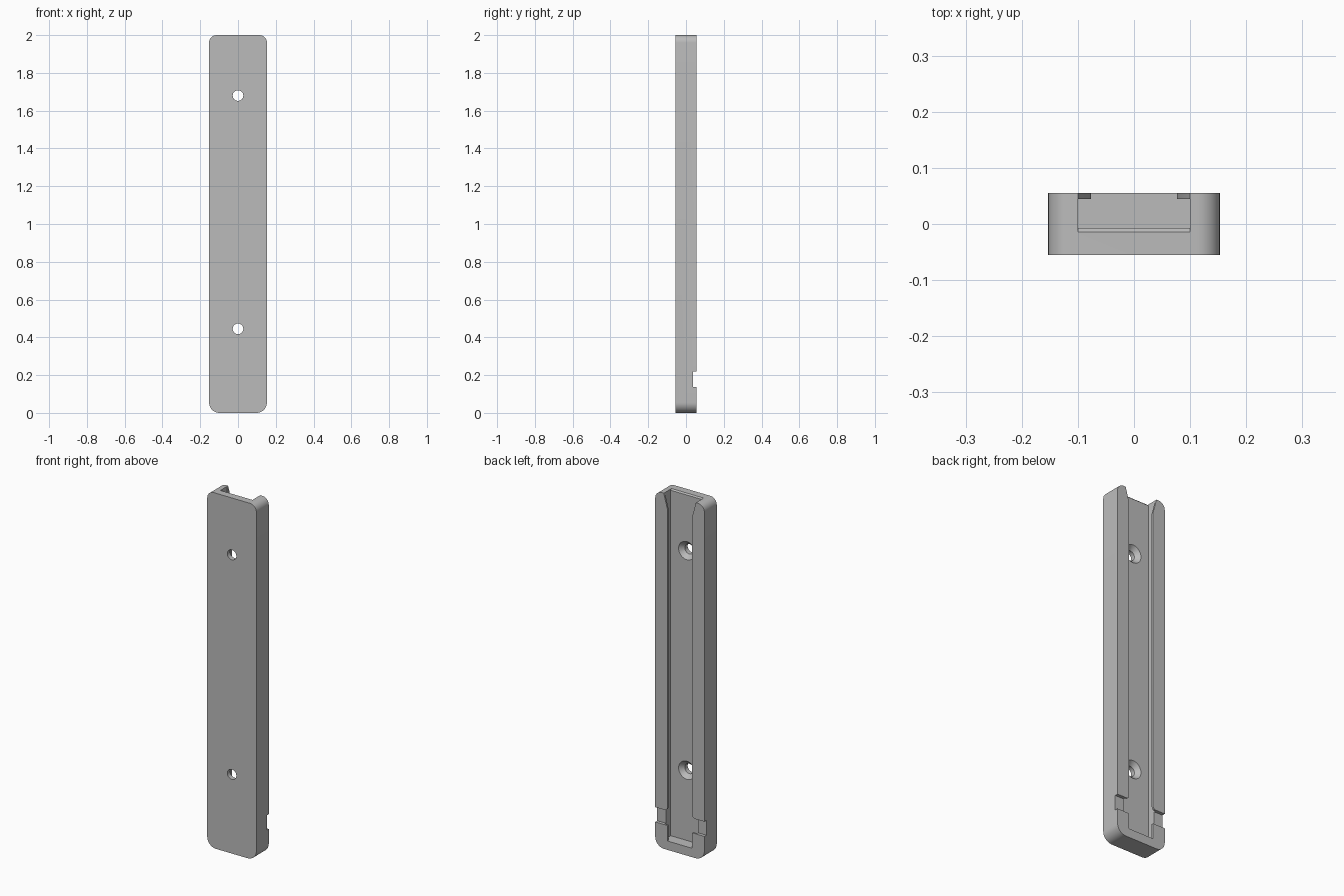
import bpy
import bmesh
import math
from mathutils import Matrix

cube = bpy.data.objects.get("Cube")
if cube:
    bpy.data.objects.remove(cube, do_unlink=True)

HALF_W, HALF_D, HEIGHT = 0.153, 0.055, 2.0
FLOOR_Y, LIP_Y, NOTCH_Y = -0.007, 0.045, 0.037
SLOT, MOUTH, BASE = 0.10, 0.077, 0.05

grey = bpy.data.materials.new("plain grey")
grey.use_nodes = True
grey.diffuse_color = (0.5, 0.5, 0.5, 1)
grey.node_tree.nodes["Principled BSDF"].inputs["Base Color"].default_value = (0.5, 0.5, 0.5, 1)


def make_object(name, bm):
    bmesh.ops.recalc_face_normals(bm, faces=bm.faces)
    mesh = bpy.data.meshes.new(name)
    bm.to_mesh(mesh)
    bm.free()
    mesh.materials.append(grey)
    obj = bpy.data.objects.new(name, mesh)
    bpy.context.collection.objects.link(obj)
    return obj


def prism(name, half_outline, y0, y1):
    """Mirror a right-hand x,z outline and extrude it from y0 to y1."""
    outline = half_outline + [(-x, z) for x, z in reversed(half_outline)]
    bm = bmesh.new()
    face = bm.faces.new([bm.verts.new((x, y0, z)) for x, z in outline])
    grown = bmesh.ops.extrude_face_region(bm, geom=[face])["geom"]
    moved = [g for g in grown if isinstance(g, bmesh.types.BMVert)]
    bmesh.ops.translate(bm, verts=moved, vec=(0, y1 - y0, 0))
    return make_object(name, bm)


def arc(cx, cz, r, start, end, steps=10):
    angles = [math.radians(start + (end - start) * i / steps) for i in range(steps + 1)]
    return [(cx + r * math.cos(a), cz + r * math.sin(a)) for a in angles]


def hole_cone(name, z, r_back, r_front, y_front, y_back):
    bm = bmesh.new()
    spin = Matrix.Translation((0, (y_front + y_back) / 2, z)) @ Matrix.Rotation(math.pi / 2, 4, "X")
    bmesh.ops.create_cone(bm, cap_ends=True, segments=40, radius1=r_back, radius2=r_front,
                          depth=y_back - y_front, matrix=spin)
    return make_object(name, bm)


# Rounded body
LOW_R, TOP_R = 0.055, 0.04
outline = arc(HALF_W - LOW_R, LOW_R, LOW_R, -90, 0) + arc(HALF_W - TOP_R, HEIGHT - TOP_R, TOP_R, 0, 90)
body = prism("channel_rail", outline, -HALF_D, HALF_D)

# Wide slot under the lips, open at the top
cutters = [prism("slot_cutter", [(SLOT, BASE), (SLOT, 2.1)], FLOOR_Y, LIP_Y)]

# Narrow mouth with rounded lip ends at the notch and a flared top
NOTCH_LOW, NOTCH_TOP, ROUND = 0.137, 0.22, 0.018
mouth = [(MOUTH, BASE), (MOUTH, NOTCH_TOP - 0.03), (MOUTH + ROUND, NOTCH_TOP - 0.03)]
mouth += arc(MOUTH + ROUND, NOTCH_TOP + ROUND, ROUND, 270, 180, 6)
mouth += [(MOUTH, HEIGHT - 0.085), (SLOT, HEIGHT), (SLOT, 2.1)]
cutters.append(prism("mouth_cutter", mouth, LIP_Y - 0.005, 0.1))

# Cross notch through both rails
cutters.append(prism("notch_cutter", [(0.3, NOTCH_LOW), (0.3, NOTCH_TOP)], NOTCH_Y, 0.1))

# Bevel on the top edge of the slot floor
bm = bmesh.new()
bmesh.ops.create_cube(bm, size=1)
bevel_turn = Matrix.Translation((0, FLOOR_Y, HEIGHT)) @ Matrix.Rotation(math.pi / 4, 4, "X")
bmesh.ops.transform(bm, verts=bm.verts, matrix=bevel_turn @ Matrix.Diagonal((2 * SLOT, 0.01, 0.01, 1)))
cutters.append(make_object("floor_bevel_cutter", bm))

# Countersunk screw holes
for tag, z in (("lower", 0.445), ("upper", 1.68)):
    cutters.append(hole_cone(tag + "_hole_cutter", z, 0.028, 0.028, -0.1, 0.03))
    cutters.append(hole_cone(tag + "_countersink_cutter", z, 0.053, 0.026, FLOOR_Y - 0.025, FLOOR_Y + 0.002))

for cutter in cutters:
    cutter.hide_render = True
    cut = body.modifiers.new(cutter.name, "BOOLEAN")
    cut.operation = "DIFFERENCE"
    cut.solver = "EXACT"
    cut.object = cutter

# Bake the cuts and remove the helpers
depsgraph = bpy.context.evaluated_depsgraph_get()
finished = bpy.data.meshes.new_from_object(body.evaluated_get(depsgraph))
body.modifiers.clear()
body.data = finished
finished.materials.clear()
finished.materials.append(grey)
for cutter in cutters:
    bpy.data.objects.remove(cutter, do_unlink=True)

bpy.ops.object.select_all(action="DESELECT")
body.select_set(True)
bpy.context.view_layer.objects.active = body
bpy.ops.object.shade_smooth_by_angle(angle=math.radians(30))
